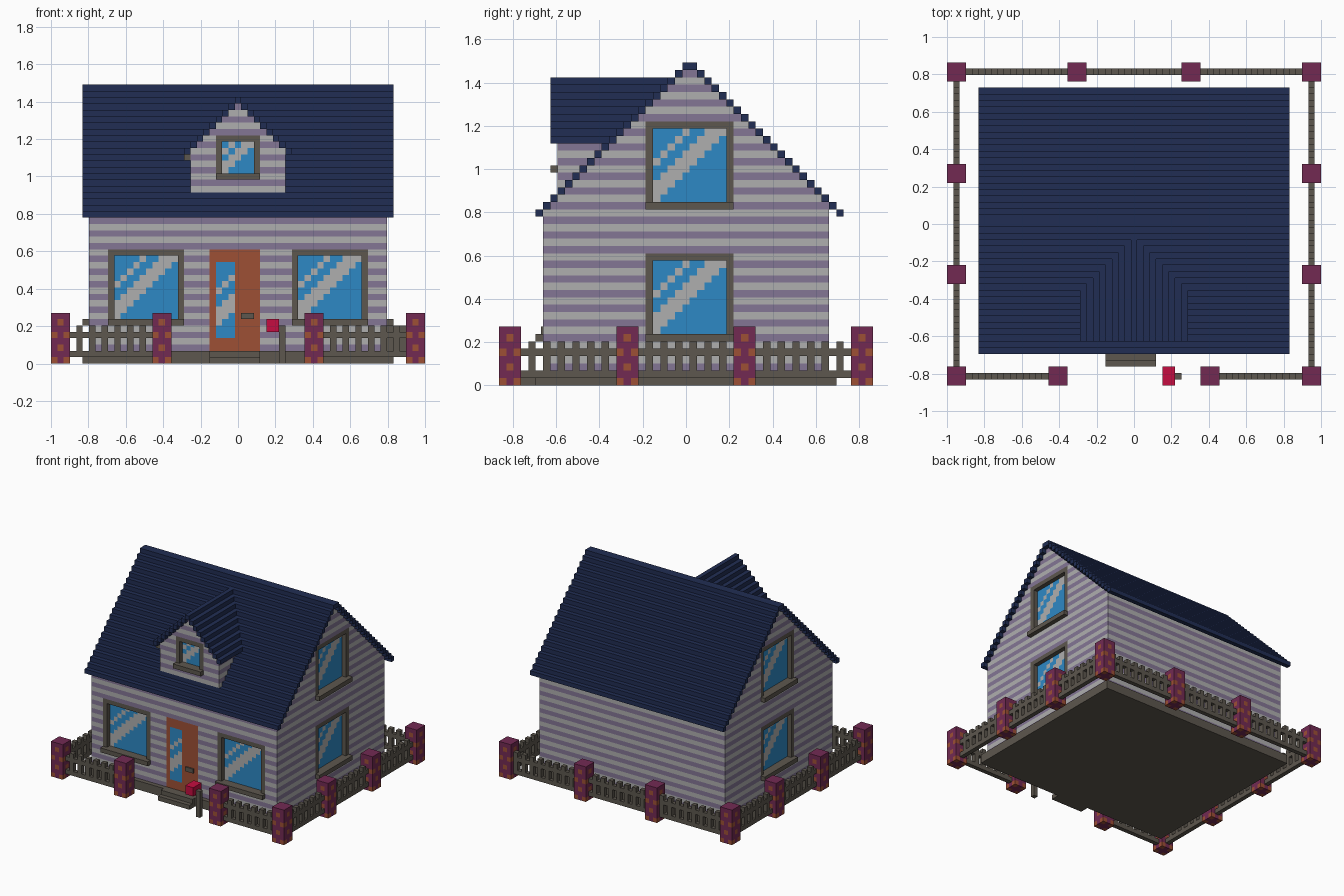
import bpy, bmesh
from mathutils import Vector

if "Cube" in bpy.data.objects:
    bpy.data.objects.remove(bpy.data.objects["Cube"])

S = 2 / 59  # one block


def pt(x, y, z):
    """Block grid to world."""
    return Vector(((x - 29.5) * S, (y - 25.5) * S, z * S))


def material(name, rgb):
    m = bpy.data.materials.new(name)
    m.use_nodes = True
    m.diffuse_color = (*rgb, 1)
    b = m.node_tree.nodes["Principled BSDF"]
    b.inputs["Base Color"].default_value = (*rgb, 1)
    b.inputs["Roughness"].default_value = 0.9
    return m


NAVY = material("navy roof", (0.015, 0.027, 0.088))
LIGHT = material("light grey siding", (0.43, 0.43, 0.43))
PURPLE = material("dusty purple siding", (0.23, 0.18, 0.30))
BROWN = material("grey brown wood", (0.11, 0.096, 0.077))
GLASS = material("blue glass", (0.027, 0.25, 0.56))
RUST = material("rust orange", (0.34, 0.08, 0.036))
PLUM = material("plum", (0.17, 0.023, 0.086))
RED = material("crimson", (0.56, 0.004, 0.052))


def finish(name, bm, mats):
    me = bpy.data.meshes.new(name)
    bm.to_mesh(me)
    bm.free()
    for m in mats:
        me.materials.append(m)
    ob = bpy.data.objects.new(name, me)
    bpy.context.scene.collection.objects.link(ob)
    return ob


def build(name, boxes, *mats):
    """One object from boxes (x0, x1, y0, y1, z0, z1[, material index])."""
    bm = bmesh.new()
    for b in boxes:
        lo, hi = pt(*b[0:6:2]), pt(*b[1:6:2])
        verts = bmesh.ops.create_cube(bm, size=1)["verts"]
        for v in verts:
            v.co = Vector([(lo[i] + hi[i]) / 2 + v.co[i] * (hi[i] - lo[i]) for i in range(3)])
        if len(b) > 6:
            for f in {f for v in verts for f in v.link_faces}:
                f.material_index = b[6]
    return finish(name, bm, mats)


def spans(lo, hi, k, openings):
    """Runs of one siding course, broken by openings (a0, a1, k0, k1)."""
    for a0, a1, k0, k1 in sorted(openings):
        if k0 <= k < k1:
            if a0 > lo:
                yield lo, a0
            lo = max(lo, a1)
    if hi > lo:
        yield lo, hi


def stripe(k):
    return 1 if k % 2 == 0 else 0


def side_box(side, face, a0, a1, d0, d1, z0, z1):
    """Box on a wall: a runs along the wall, d is depth outward from it."""
    if side == "front":
        return (a0, a1, face - d1, face - d0, z0, z1)
    if side == "right":
        return (face + d0, face + d1, a0, a1, z0, z1)
    return (face - d1, face - d0, a0, a1, z0, z1)


def glass(name, side, face, a0, a1, z0, z1, depth, bands):
    """Pane of square cells with diagonal light reflections."""
    w, h = a1 - a0, z1 - z0
    bm = bmesh.new()
    bmesh.ops.create_grid(bm, x_segments=w, y_segments=h, size=0.5)
    for f in bm.faces:
        c = f.calc_center_median()
        u, v = int((c.x + 0.5) * w), int((c.y + 0.5) * h)
        f.material_index = 1 if v - u in bands else 0
    for v in bm.verts:
        u, z = v.co.x + 0.5, z0 + (v.co.y + 0.5) * h
        a = a1 - u * w if side == "left" else a0 + u * w
        v.co = {"front": pt(a, face - depth, z), "right": pt(face + depth, a, z),
                "left": pt(face - depth, a, z)}[side]
    finish(name, bm, (GLASS, LIGHT))


def window(name, side, face, a0, a1, z0, z1, bands=(0, 1, 2, 5)):
    parts = [(a0, a1, -1, 1, z0, z0 + 1), (a0, a1, -1, 0, z1 - 1, z1),
             (a0, a0 + 1, -1, 0, z0 + 1, z1 - 1), (a1 - 1, a1, -1, 0, z0 + 1, z1 - 1)]
    build(name + "_frame", [side_box(side, face, *p) for p in parts], BROWN)
    glass(name + "_glass", side, face, a0 + 1, a1 - 1, z0 + 1, z1 - 1, -1, bands)


# Base and entrance steps
build("base", [(5, 54, 5, 46, 0, 2)], BROWN)
build("entrance_steps", [(25, 33, 3, 5, 0, 1), (25, 33, 4, 5, 1, 2)], BROWN)

# Striped siding
front_windows = [(9, 21, 6, 18), (38, 50, 6, 18)]
door_hole = (25, 33, 2, 18)
side_windows = [(20, 32, 6, 18), (20, 32, 24, 36)]
build("front_wall", [(a, b, 6, 7, k, k + 1, stripe(k)) for k in range(2, 24)
                     for a, b in spans(6, 53, k, front_windows + [door_hole])], LIGHT, PURPLE)
build("back_wall", [(6, 53, 44, 45, k, k + 1, stripe(k)) for k in range(2, 25)], LIGHT, PURPLE)
for name, x in (("right_gable_wall", 6), ("left_gable_wall", 52)):
    build(name, [(x, x + 1, a, b, k, k + 1, stripe(k)) for k in range(2, 43)
                 for a, b in spans(max(7, k - 17), min(44, 69 - k), k, side_windows)],
          LIGHT, PURPLE)

# Stepped main roof
roof = []
for n in range(21):
    roof += [(5, 54, 5 + n, 6 + n, 23 + n, 24 + n), (5, 54, 46 - n, 47 - n, 23 + n, 24 + n)]
build("main_roof", roof, NAVY)

# Dormer
dormer_window = (26, 33, 29, 36)
dormer = []
for k in range(27, 41):
    lo = max(22, k - 11)
    dormer += [(a, b, 8, 9, k, k + 1, stripe(k)) for a, b in spans(lo, 59 - lo, k, [dormer_window])]
    if 28 <= k < 33:
        dormer += [(x, x + 1, 9, k - 18, k, k + 1, stripe(k)) for x in (22, 36)]
build("dormer_walls", dormer, LIGHT, PURPLE)
dormer_roof = [(29, 30, 7, 24, 41, 42)]
for n in range(8):
    dormer_roof += [(x, x + 1, 7, 16 + n, 33 + n, 34 + n) for x in (21 + n, 37 - n)]
build("dormer_roof", dormer_roof, NAVY)
build("eave_bracket", [(21, 22, 8, 9, 32, 33)], BROWN)

# Windows
for i, w in enumerate(front_windows):
    window(("front_window_right", "front_window_left")[i], "front", 6, *w)
for level, w in zip(("lower", "upper"), side_windows):
    window(level + "_left_window", "right", 53, *w)
    window(level + "_right_window", "left", 6, *w)
window("dormer_window", "front", 8, *dormer_window, bands=(0, 1, 3))

# Door
build("door", [(25, 33, 6, 7, 2, 18)], RUST)
glass("door_glass", "front", 6, 26, 29, 4, 16, 0.06, (2, 3, 4, 7))
build("door_handle", [(30, 32, 5.7, 6, 7, 8)], BROWN)

# Spotted fence posts, sharing one mesh
cells = []
for k in range(8):
    for x in range(3):
        for y in range(3):
            corner, centre = x != 1 and y != 1, (x == 1) != (y == 1)
            spot = (k in (0, 4) and corner) or (k in (2, 6) and centre)
            cells.append((x, x + 1, y, y + 1, k, k + 1, int(spot)))
first = build("fence_post", cells, PLUM, RUST)
spots = [(x, 0) for x in (16, 40, 56)] + [(x, 48) for x in (0, 19, 37, 56)]
spots += [(x, y) for x in (0, 56) for y in (16, 32)]
for x, y in spots:
    post = bpy.data.objects.new("fence_post", first.data)
    post.location = (x * S, y * S, 0)
    bpy.context.scene.collection.objects.link(post)


# Picket fence runs
def fence(name, along_x, row, runs):
    parts = []
    for a0, a1 in runs:
        bits = [(a0, a1, 1, 2), (a0, a1, 4, 5)]
        for a in range(a0 + 1, a1, 2):
            bits += [(a, a + 1, 2, 4), (a, a + 1, 5, 6)]
        for a, b, z0, z1 in bits:
            parts.append((a, b, row, row + 1, z0, z1) if along_x
                         else (row, row + 1, a, b, z0, z1))
    build(name, parts, BROWN)


side_runs = [(3, 16), (19, 32), (35, 48)]
fence("front_fence", True, 1, [(3, 16), (43, 56)])
fence("back_fence", True, 49, [(3, 19), (22, 37), (40, 56)])
fence("right_fence", False, 1, side_runs)
fence("left_fence", False, 57, side_runs)

# Mailbox
build("mailbox", [(34, 36, 0, 3, 5, 7)], RED)
build("mailbox_post", [(36, 37, 1, 2, 0, 6)], BROWN)
